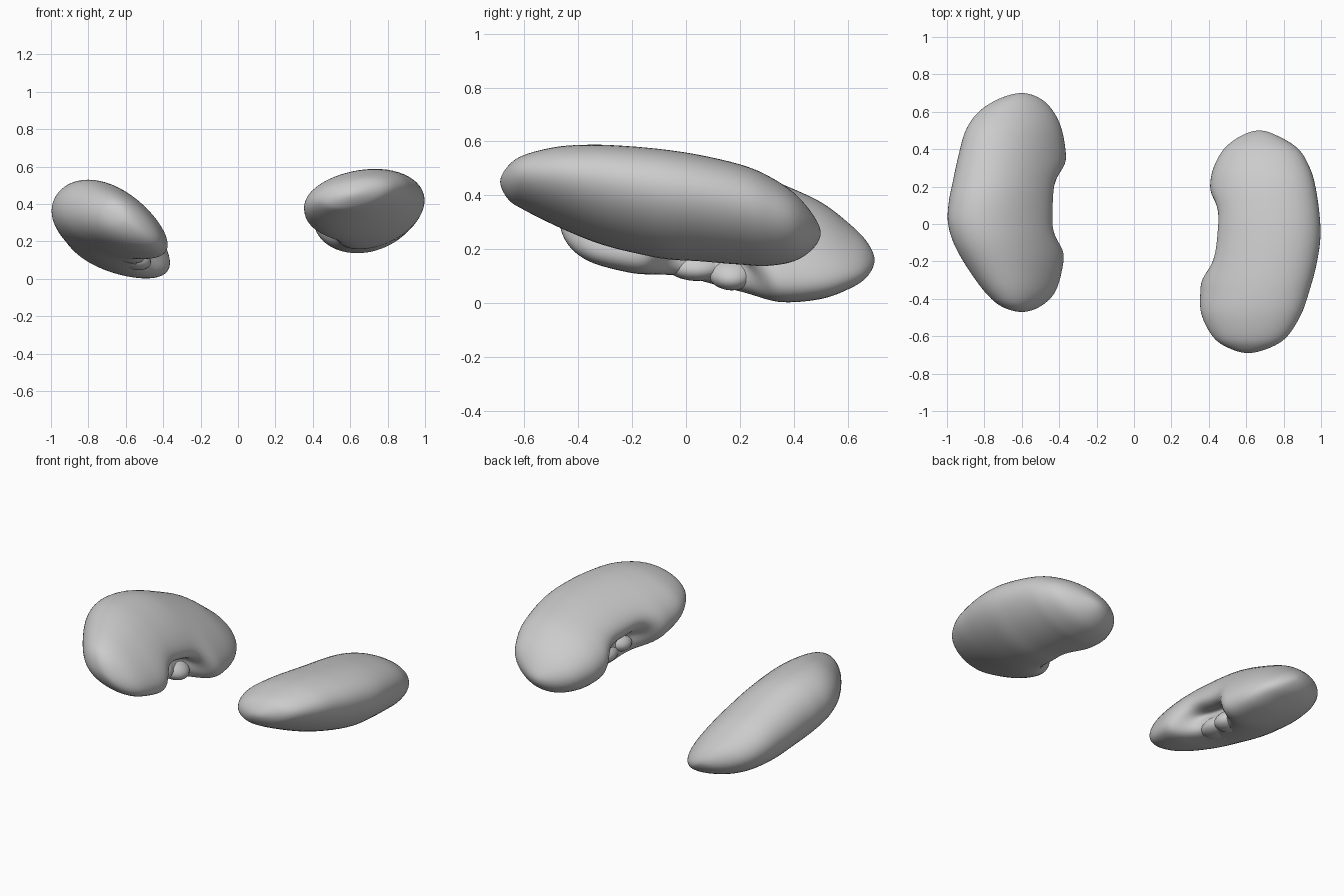
import bpy, bmesh, math
from mathutils import Vector

if "Cube" in bpy.data.objects:
    bpy.data.objects.remove(bpy.data.objects["Cube"])

SEG = 64      # points around a section
STEPS = 7     # sections between stations


def spline(p0, p1, p2, p3, t):
    return 0.5 * (2 * p1 + (p2 - p0) * t + (2 * p0 - 5 * p1 + 4 * p2 - p3) * t * t
                  + (3 * p1 - p0 - 3 * p2 + p3) * t ** 3)


def mirrored(row):
    # ghost station beyond a pole, so the ends close round
    y, xo, xi, zb, zt = row
    return Vector((y, xi, xo, zt, zb))


def new_object(name, bm):
    bmesh.ops.recalc_face_normals(bm, faces=bm.faces)
    for f in bm.faces:
        f.smooth = True
    me = bpy.data.meshes.new(name)
    bm.to_mesh(me)
    bm.free()
    ob = bpy.data.objects.new(name, me)
    bpy.context.collection.objects.link(ob)
    return ob


def kidney(name, rows, tilt_front, tilt_back, hilum_y, hilum_w, depth):
    """Loft tilted oval sections along y; rows are y, outer x, inner x, low z, high z.
    Each tilt is (outer side, inner side) in degrees."""
    rows = [Vector(r) for r in rows]
    pts = [mirrored(rows[1])] + rows + [mirrored(rows[-2])]
    samples = []
    for i in range(1, len(pts) - 2):
        for k in range(STEPS):
            if i > 1 or k > 0:
                samples.append(spline(*pts[i - 1:i + 3], k / STEPS))
    y0, y1 = rows[0][0], rows[-1][0]
    bm = bmesh.new()
    rings = []
    for y, xo, xi, zb, zt in samples:
        cx, a, cz, b = (xo + xi) / 2, (xi - xo) / 2, (zb + zt) / 2, (zt - zb) / 2
        t = (y - y0) / (y1 - y0)
        t_out, t_in = (math.radians(f + (g - f) * t) for f, g in zip(tilt_front, tilt_back))
        notch = depth * math.exp(-((y - hilum_y) / hilum_w) ** 4)
        ring = []
        for j in range(SEG):
            th = -math.pi + 2 * math.pi * j / SEG
            r = 1 - notch * math.exp(-((th + 0.27) / 0.62) ** 2)
            tilt = t_out + (t_in - t_out) * (1 + math.cos(th)) / 2
            ring.append(bm.verts.new((cx + a * r * math.cos(th), y,
                                      cz + b * r * math.sin(th - tilt))))
        rings.append(ring)
    for r0, r1 in zip(rings, rings[1:]):
        for j in range(SEG):
            k = (j + 1) % SEG
            bm.faces.new((r0[j], r0[k], r1[k], r1[j]))
    # pole caps
    for row, ring in ((rows[0], rings[0]), (rows[-1], rings[-1])):
        tip = bm.verts.new((row[1], row[0], row[3]))
        for j in range(SEG):
            bm.faces.new((tip, ring[j], ring[(j + 1) % SEG]))
    return new_object(name, bm)


def vessel_bump(name, loc, size, lean):
    bm = bmesh.new()
    bmesh.ops.create_uvsphere(bm, u_segments=24, v_segments=16, radius=1)
    ob = new_object(name, bm)
    ob.location, ob.scale, ob.rotation_euler = loc, size, (0, lean, 0)


# left organ: inner edge tipped well down
kidney("left_kidney", [
    (-0.47, -0.60, -0.60, 0.31, 0.31),
    (-0.44, -0.71, -0.50, 0.22, 0.40),
    (-0.36, -0.80, -0.42, 0.155, 0.455),
    (-0.22, -0.90, -0.38, 0.115, 0.50),
    (-0.10, -0.965, -0.373, 0.10, 0.525),
    (0.01, -0.995, -0.37, 0.08, 0.53),
    (0.12, -0.99, -0.367, 0.05, 0.52),
    (0.22, -0.97, -0.365, 0.025, 0.495),
    (0.36, -0.94, -0.363, 0.003, 0.44),
    (0.50, -0.90, -0.385, 0.015, 0.375),
    (0.60, -0.83, -0.43, 0.05, 0.30),
    (0.67, -0.72, -0.50, 0.095, 0.23),
    (0.70, -0.60, -0.60, 0.16, 0.16)],
    (14, 40), (18, 38), 0.09, 0.18, 0.50)

# right organ: turned half round, front end raised
kidney("right_kidney", [
    (-0.69, 0.61, 0.61, 0.45, 0.45),
    (-0.66, 0.73, 0.50, 0.385, 0.51),
    (-0.60, 0.82, 0.42, 0.345, 0.55),
    (-0.48, 0.895, 0.36, 0.285, 0.58),
    (-0.35, 0.94, 0.355, 0.23, 0.588),
    (-0.22, 0.975, 0.365, 0.19, 0.583),
    (-0.08, 0.996, 0.38, 0.16, 0.57),
    (0.05, 0.992, 0.392, 0.152, 0.55),
    (0.20, 0.97, 0.405, 0.143, 0.515),
    (0.30, 0.94, 0.425, 0.138, 0.475),
    (0.40, 0.88, 0.48, 0.155, 0.41),
    (0.47, 0.77, 0.57, 0.20, 0.33),
    (0.50, 0.67, 0.67, 0.26, 0.26)],
    (20, 18), (14, 4), -0.06, 0.185, 0.46)

# low swellings inside each inner hollow
for name, loc, size, lean in (
        ("left_hilum_back", (-0.57, 0.17, 0.115), (0.11, 0.09, 0.06), 0.35),
        ("left_hilum_front", (-0.60, 0.04, 0.15), (0.11, 0.12, 0.06), 0.35),
        ("right_hilum_front", (0.59, -0.14, 0.29), (0.11, 0.09, 0.06), -0.2),
        ("right_hilum_back", (0.61, -0.02, 0.26), (0.11, 0.12, 0.06), -0.2)):
    vessel_bump(name, loc, size, lean)
